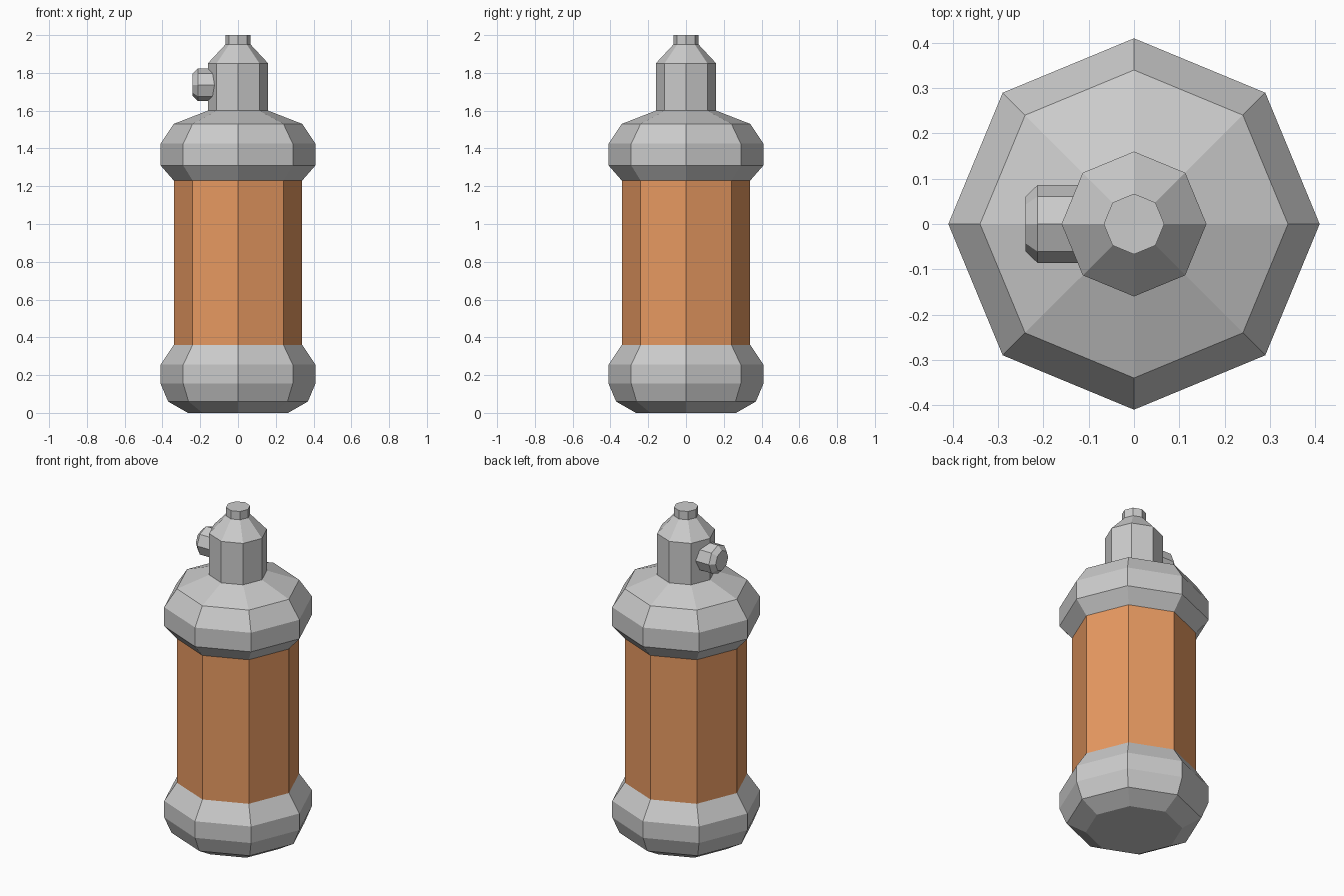
import bpy, bmesh
from math import cos, sin, pi
from mathutils import Matrix

if "Cube" in bpy.data.objects:
    bpy.data.objects.remove(bpy.data.objects["Cube"])

SIDES = 8


def lathe(name, profile, cap_start=False, cap_end=False, matrix=None, material=None):
    """Revolve (radius, height) points into an eight-sided flat-faced shell."""
    bm = bmesh.new()
    rings = [[bm.verts.new((r * cos(2 * pi * i / SIDES), r * sin(2 * pi * i / SIDES), z))
              for i in range(SIDES)] for r, z in profile]
    for low, high in zip(rings, rings[1:]):
        for i in range(SIDES):
            j = (i + 1) % SIDES
            bm.faces.new((low[i], low[j], high[j], high[i]))
    if cap_start:
        bm.faces.new(rings[0][::-1])
    if cap_end:
        bm.faces.new(rings[-1])
    if matrix:
        bm.transform(matrix)
    mesh = bpy.data.meshes.new(name)
    bm.to_mesh(mesh)
    bm.free()
    obj = bpy.data.objects.new(name, mesh)
    bpy.context.collection.objects.link(obj)
    if material:
        mesh.materials.append(material)
    return obj


orange = bpy.data.materials.new("orange")
orange.diffuse_color = (0.8, 0.32, 0.12, 1)
orange.use_nodes = True
orange.node_tree.nodes["Principled BSDF"].inputs["Base Color"].default_value = orange.diffuse_color

# Bottom cap with bevelled foot
lathe("base_cap", [(0.265, 0), (0.37, 0.06), (0.41, 0.155), (0.41, 0.255), (0.34, 0.36)],
      cap_start=True)

# Coloured cylinder wall
lathe("body", [(0.34, 0.36), (0.34, 1.23)], material=orange)

# Top collar and shoulder
lathe("top_cap", [(0.34, 1.23), (0.41, 1.31), (0.41, 1.425), (0.34, 1.53), (0.16, 1.60)])

# Neck, taper and nozzle
lathe("neck", [(0.16, 1.60), (0.16, 1.85), (0.067, 1.95), (0.067, 2.0)], cap_end=True)

# Side knob pointing towards -x, its inner end buried in the neck
knob_matrix = Matrix.Translation((0, 0, 1.737)) @ Matrix.Rotation(-pi / 2, 4, 'Y')
lathe("valve_knob", [(0.086, 0.11), (0.086, 0.213), (0.06, 0.24)],
      cap_start=True, cap_end=True, matrix=knob_matrix)
